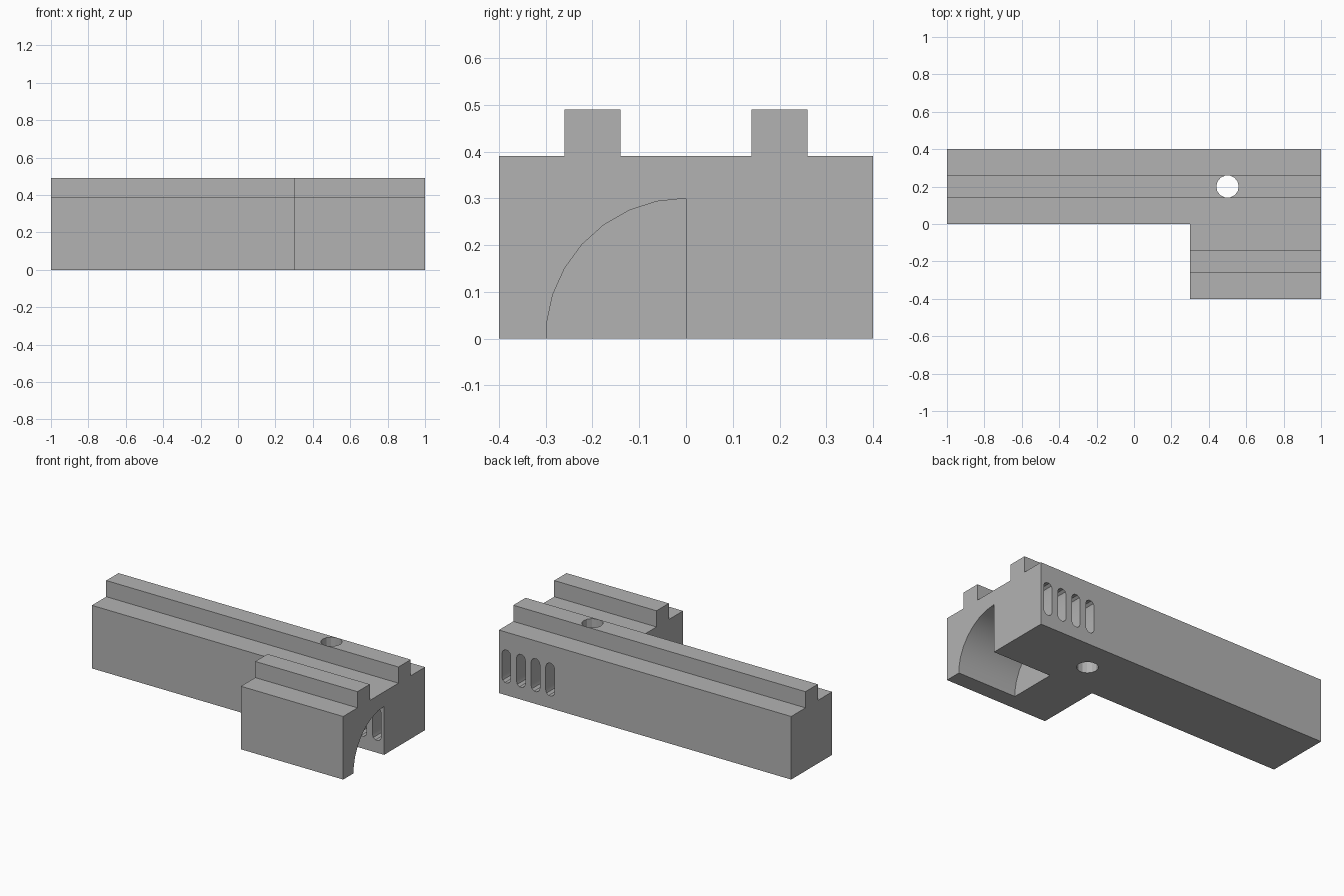
import bpy
import bmesh
from math import sin, cos, pi, radians
from mathutils import Vector

if "Cube" in bpy.data.objects:
    bpy.data.objects.remove(bpy.data.objects["Cube"])

grey = bpy.data.materials.new("mid grey")
grey.use_nodes = True
colour = (0.45, 0.45, 0.45, 1)
grey.diffuse_color = colour
grey.node_tree.nodes["Principled BSDF"].inputs["Base Color"].default_value = colour


def prism(name, outline, sweep):
    """Extrude a closed 3D outline along a vector."""
    bm = bmesh.new()
    face = bm.faces.new([bm.verts.new(p) for p in outline])
    ext = bmesh.ops.extrude_face_region(bm, geom=[face])
    moved = [g for g in ext["geom"] if isinstance(g, bmesh.types.BMVert)]
    bmesh.ops.translate(bm, verts=moved, vec=Vector(sweep))
    bmesh.ops.recalc_face_normals(bm, faces=bm.faces)
    mesh = bpy.data.meshes.new(name)
    bm.to_mesh(mesh)
    bm.free()
    mesh.materials.append(grey)
    obj = bpy.data.objects.new(name, mesh)
    bpy.context.collection.objects.link(obj)
    return obj


def arc(cu, cv, r, start, end, steps):
    angles = [radians(start + (end - start) * i / steps) for i in range(steps + 1)]
    return [(cu + r * cos(a), cv + r * sin(a)) for a in angles]


def cut(target, cutter):
    mod = target.modifiers.new(cutter.name, "BOOLEAN")
    mod.operation = "DIFFERENCE"
    mod.solver = "EXACT"
    mod.object = cutter
    cutter.hide_render = True
    cutter.hide_set(True)


# Body: end profile with two raised rails, swept along the full length
depth, deck, rail_top = 0.4, 0.39, 0.49
profile = [(-depth, 0), (depth, 0), (depth, deck)]
for y in (0.2, -0.2):
    profile += [(y + 0.06, deck), (y + 0.06, rail_top),
                (y - 0.06, rail_top), (y - 0.06, deck)]
profile.append((-depth, deck))
body = prism("body", [(-1, y, z) for y, z in profile], (2, 0, 0))

# Front corner removed to leave an L-shaped plan
corner = [(-1.1, -0.5, -0.1), (0.3, -0.5, -0.1), (0.3, 0, -0.1), (-1.1, 0, -0.1)]
cut(body, prism("corner_cutter", corner, (0, 0, 0.8)))

# Quarter-round pocket, open to the end and underneath
quarter = [(0, -0.1)] + arc(0, 0, 0.3, 90, 174, 7)
quarter.append((quarter[-1][0], -0.1))
cut(body, prism("pocket_cutter", [(0.6, y, z) for y, z in quarter], (0.5, 0, 0)))

# Vertical bolt hole through the rear rail
circle = arc(0.5, 0.2, 0.06, 0, 360, 14)[:-1]
cut(body, prism("bolt_hole_cutter", [(x, y, -0.1) for x, y in circle], (0, 0, 0.8)))

# Row of rounded vent slots from the back into the pocket
for i in range(4):
    x = 0.65 + 0.1 * i
    slot = arc(x, 0.25, 0.03, 0, 180, 5) + arc(x, 0.105, 0.03, 180, 360, 5)
    cut(body, prism(f"slot_cutter_{i + 1}", [(u, -0.02, v) for u, v in slot], (0, 0.5, 0)))

# Bake the cuts, remove the helpers, then smooth the round walls
bpy.context.view_layer.update()
final = bpy.data.meshes.new_from_object(
    body.evaluated_get(bpy.context.evaluated_depsgraph_get()))
cutters = [m.object for m in body.modifiers]
body.modifiers.clear()
body.data = final
for c in cutters:
    bpy.data.objects.remove(c)
bpy.ops.object.select_all(action="DESELECT")
body.select_set(True)
bpy.context.view_layer.objects.active = body
bpy.ops.object.shade_smooth_by_angle(angle=radians(20))
